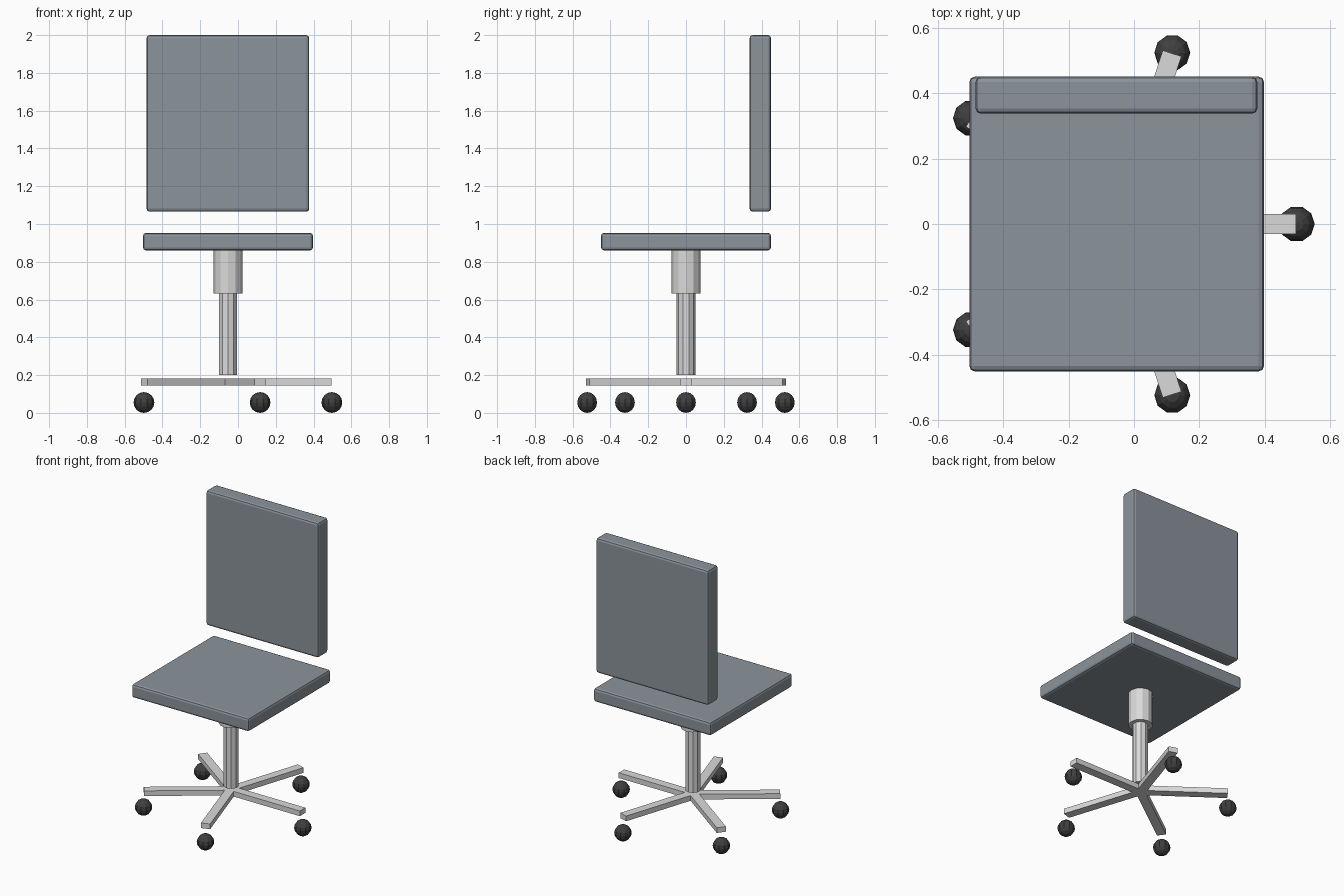
import bpy
import math
from mathutils import Vector

cube = bpy.data.objects.get("Cube")
if cube:
    bpy.data.objects.remove(cube, do_unlink=True)


def make_material(name, color):
    mat = bpy.data.materials.new(name)
    mat.use_nodes = True
    mat.diffuse_color = (*color, 1)
    mat.node_tree.nodes["Principled BSDF"].inputs["Base Color"].default_value = (*color, 1)
    return mat


FABRIC = make_material("blue grey fabric", (0.26, 0.295, 0.33))
METAL = make_material("light metal", (0.7, 0.7, 0.7))
RUBBER = make_material("dark rubber", (0.05, 0.05, 0.05))

AXIS_X = -0.053          # the column stands slightly off centre
ARM_LENGTH = 0.548
CASTER_RADIUS = 0.055


def finish(name, mat):
    obj = bpy.context.object
    obj.name = name
    obj.data.name = name
    obj.data.materials.append(mat)
    return obj


def box(name, low, high, mat, bevel=0):
    low, high = Vector(low), Vector(high)
    bpy.ops.mesh.primitive_cube_add(size=1, location=(low + high) / 2)
    bpy.context.object.scale = high - low
    bpy.ops.object.transform_apply(location=False, rotation=False, scale=True)
    obj = finish(name, mat)
    if bevel:
        mod = obj.modifiers.new("soft edges", "BEVEL")
        mod.width = bevel
        mod.segments = 2
    return obj


def tube(name, radius, bottom, top, sides):
    bpy.ops.mesh.primitive_cylinder_add(
        vertices=sides, radius=radius, depth=top - bottom,
        location=(AXIS_X, 0, (bottom + top) / 2))
    return finish(name, METAL)


# Cushions
box("seat", (-0.503, -0.45, 0.86), (0.397, 0.45, 0.953), FABRIC, 0.016)
box("backrest", (-0.484, 0.337, 1.065), (0.377, 0.45, 2.0), FABRIC, 0.016)

# Column
tube("column", 0.05, 0.2, 0.635, 10)
tube("column_collar", 0.077, 0.632, 0.862, 12)

# Five-armed base with casters
for i in range(5):
    angle = math.tau * i / 5
    direction = Vector((math.cos(angle), math.sin(angle), 0))
    arm = box(f"base_arm_{i + 1}", (0, -0.03, 0.145), (ARM_LENGTH, 0.03, 0.181), METAL)
    arm.rotation_euler.z = angle
    arm.location = Vector((AXIS_X, 0, arm.location.z)) + direction * ARM_LENGTH / 2

    center = Vector((AXIS_X, 0, CASTER_RADIUS)) + direction * 0.55
    bpy.ops.mesh.primitive_uv_sphere_add(
        segments=10, ring_count=8, radius=CASTER_RADIUS, location=center,
        rotation=(0, 0, math.pi / 2))
    finish(f"caster_{i + 1}", RUBBER)
